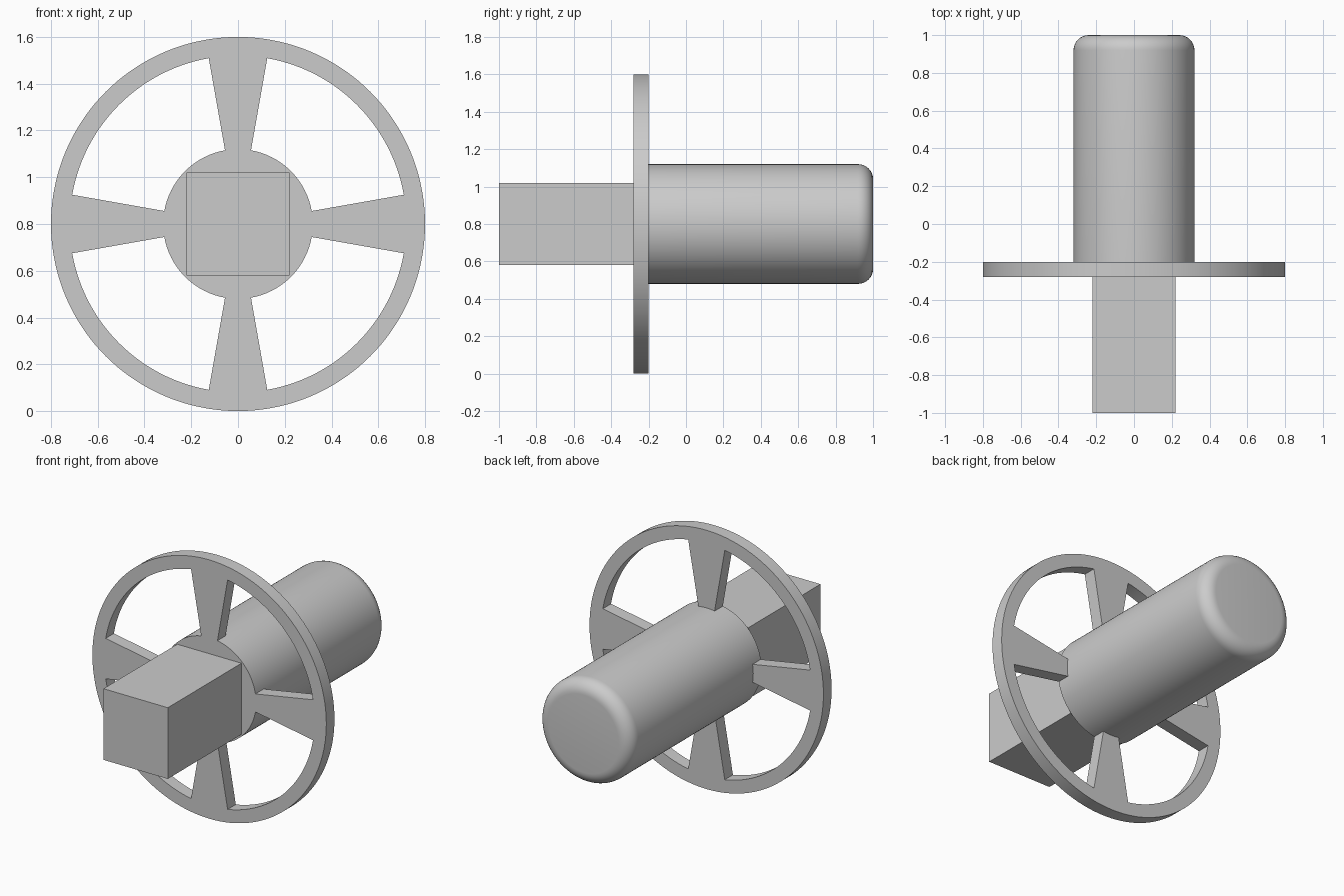
import bpy, bmesh
from math import cos, sin, pi, radians

default = bpy.data.objects.get("Cube")
if default:
    bpy.data.objects.remove(default, do_unlink=True)

AXIS_Z = 0.8          # height of the shared axis, which runs along y
HUB_R, WINDOW_R, RIM_R = 0.32, 0.72, 0.8
FRONT, BACK = -0.28, -0.2   # faces of the wheel
SEGS = 144

gray = bpy.data.materials.new("plain gray")
gray.use_nodes = True
gray.diffuse_color = (0.6, 0.6, 0.6, 1)
gray.node_tree.nodes["Principled BSDF"].inputs["Base Color"].default_value = (0.6, 0.6, 0.6, 1)


def finish(bm, name, smooth=True):
    bmesh.ops.recalc_face_normals(bm, faces=bm.faces)
    mesh = bpy.data.meshes.new(name)
    bm.to_mesh(mesh)
    bm.free()
    mesh.materials.append(gray)
    obj = bpy.data.objects.new(name, mesh)
    bpy.context.collection.objects.link(obj)
    if smooth:
        bpy.ops.object.select_all(action='DESELECT')
        obj.select_set(True)
        bpy.context.view_layer.objects.active = obj
        bpy.ops.object.shade_smooth_by_angle(angle=radians(30))
    return obj


def ring(bm, r, y):
    angles = [2 * pi * i / SEGS for i in range(SEGS)]
    return [bm.verts.new((r * cos(a), y, AXIS_Z + r * sin(a))) for a in angles]


# Spoked wheel: hub disc, four flaring spokes and a rim, extruded in y
bm = bmesh.new()
rings = [ring(bm, r, FRONT) for r in (HUB_R, WINDOW_R, RIM_R)]
bm.faces.new(rings[0])
for level in range(2):
    inner, outer = rings[level], rings[level + 1]
    for i in range(SEGS):
        angle = (i + 0.5) * 360 / SEGS % 90
        if level == 0 and 10 < angle < 80:
            continue    # open window between spokes
        j = (i + 1) % SEGS
        bm.faces.new((inner[i], inner[j], outer[j], outer[i]))
result = bmesh.ops.extrude_face_region(bm, geom=bm.faces[:], use_keep_orig=True)
moved = [g for g in result["geom"] if isinstance(g, bmesh.types.BMVert)]
bmesh.ops.translate(bm, verts=moved, vec=(0, BACK - FRONT, 0))
finish(bm, "spoked_wheel")

# Round barrel behind the wheel, with a filleted end
FILLET = 0.08
profile = [(HUB_R, BACK)]
for k in range(9):
    a = k * pi / 16
    profile.append((HUB_R - FILLET + FILLET * cos(a), 1 - FILLET + FILLET * sin(a)))
bm = bmesh.new()
rings = [ring(bm, r, y) for r, y in profile]
for low, high in zip(rings, rings[1:]):
    for i in range(SEGS):
        j = (i + 1) % SEGS
        bm.faces.new((low[i], low[j], high[j], high[i]))
bm.faces.new(rings[-1])
finish(bm, "round_barrel")

# Square shank in front of the wheel
bm = bmesh.new()
bmesh.ops.create_cube(bm, size=1)
bmesh.ops.scale(bm, verts=bm.verts, vec=(0.44, FRONT + 1, 0.44))
bmesh.ops.translate(bm, verts=bm.verts, vec=(0, (FRONT - 1) / 2, AXIS_Z))
finish(bm, "square_shank", smooth=False)
